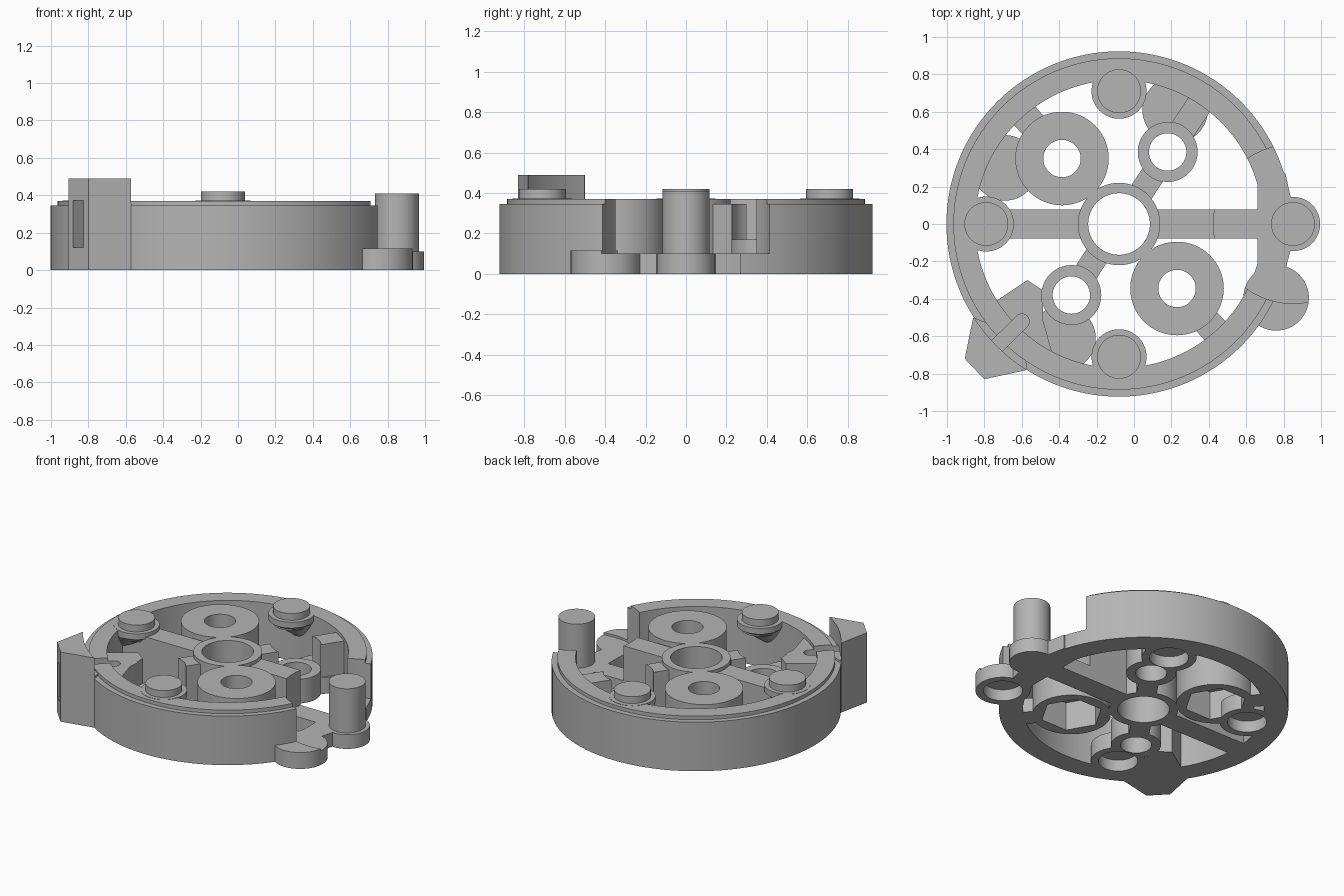
import bpy, bmesh, math
from mathutils import Vector

cube = bpy.data.objects.get("Cube")
if cube:
    bpy.data.objects.remove(cube, do_unlink=True)

CX = -0.08                      # axis of the round housing
grey = bpy.data.materials.new("plain_grey")
grey.use_nodes = True
color = (0.46, 0.46, 0.46, 1)
grey.diffuse_color = color
grey.node_tree.nodes["Principled BSDF"].inputs["Base Color"].default_value = color


def circle(x, y, r, n=64, turn=0.0):
    return [(x + r * math.cos(turn + math.tau * i / n),
             y + r * math.sin(turn + math.tau * i / n)) for i in range(n)]


def bar(start, end, width):
    a, b = Vector(start), Vector(end)
    d = (b - a).normalized()
    side = Vector((-d.y, d.x)) * width / 2
    return [a - side, b - side, b + side, a + side]


def loft(bm, loops, closed=False):
    """Skin a list of equal loops; cap the ends unless the skin closes on itself."""
    rows = [[bm.verts.new(p) for p in loop] for loop in loops]
    n = len(rows[0])
    pairs = list(zip(rows, rows[1:]))
    if closed:
        pairs.append((rows[-1], rows[0]))
    else:
        bm.faces.new(rows[0][::-1])
        bm.faces.new(rows[-1])
    for a, b in pairs:
        for i in range(n):
            j = (i + 1) % n
            bm.faces.new((a[i], a[j], b[j], b[i]))


def prism(outline, z0, z1):
    return lambda bm: loft(bm, [[(x, y, z) for x, y in outline] for z in (z0, z1)])


def lathe(x, y, profile):
    return lambda bm: loft(bm, [[(px, py, z) for px, py in circle(x, y, r, 128)]
                                for r, z in profile], True)


def make(name, solids):
    bm = bmesh.new()
    for solid in solids:
        solid(bm)
    bmesh.ops.recalc_face_normals(bm, faces=bm.faces)
    mesh = bpy.data.meshes.new(name)
    bm.to_mesh(mesh)
    bm.free()
    mesh.materials.append(grey)
    obj = bpy.data.objects.new(name, mesh)
    bpy.context.scene.collection.objects.link(obj)
    return obj


def part(name, solid, cutters=()):
    obj = make(name, [solid])
    for cutter in cutters:
        mod = obj.modifiers.new("cut", 'BOOLEAN')
        mod.operation, mod.solver, mod.object = 'DIFFERENCE', 'EXACT', cutter
    if cutters:
        deps = bpy.context.evaluated_depsgraph_get()
        cut = bpy.data.meshes.new_from_object(obj.evaluated_get(deps))
        obj.modifiers.clear()
        obj.data = cut
    bpy.ops.object.select_all(action='DESELECT')
    obj.select_set(True)
    bpy.context.view_layer.objects.active = obj
    bpy.ops.object.shade_smooth_by_angle(angle=math.radians(30))
    return obj


# Layout shared by parts and cutters
bosses = [(-0.385, 0.35), (0.23, -0.345)]
tubes = [(0.18, 0.385), (-0.335, -0.38)]
sockets = [(0.22, 0.61), (-0.69, 0.30), (-0.38, -0.61)]
lug, post = (0.76, -0.395), (0.85, 0.0)

# Cutters
holes = [prism(circle(CX, 0, 0.165), -0.5, 1), prism(circle(*post, 0.425, 128), 0.1, 1)]
holes += [prism(circle(*p, 0.1), -0.5, 1) for p in bosses + tubes]
holes += [prism(circle(*p, 0.125), -0.5, 0.08) for p in sockets + [lug]]
hole_cutter = make("hole_cutter", holes)
recess_cutter = make("recess_cutter",
                     [prism(circle(*p, 0.2, 6), -0.5, 0.2) for p in bosses]
                     + [prism(circle(*p, 0.16), 0.17, 1) for p in tubes])
groove_cutter = make("groove_cutter", [prism(
    bar((-0.95, -0.868), (-0.6, -0.521), 0.08)[:2]
    + [(-0.6 + 0.04 * math.cos(math.radians(a)), -0.521 + 0.04 * math.sin(math.radians(a)))
       for a in range(-30, 121, 15)]
    + bar((-0.95, -0.868), (-0.6, -0.521), 0.08)[2:], 0.12, 0.372)])
rim_cutter = make("rim_cutter", [prism(circle(CX, 0, 0.923, 128), 0.36, 1)])
cutters = [hole_cutter, recess_cutter, groove_cutter]

# Housing wall with stepped rim
part("housing_ring", lathe(CX, 0, [(0.77, 0), (0.923, 0), (0.923, 0.345), (0.886, 0.345),
                                   (0.886, 0.37), (0.77, 0.37)]), cutters)

# Hub, bosses, tubes and sockets
part("hub", prism(circle(CX, 0, 0.22), 0, 0.37), [hole_cutter])
for i, p in enumerate(bosses):
    part(f"boss_{i + 1}", prism(circle(*p, 0.25), 0, 0.37), [hole_cutter, recess_cutter])
for i, p in enumerate(tubes):
    part(f"tube_{i + 1}", prism(circle(*p, 0.16), 0, 0.17), [hole_cutter])
for i, p in enumerate(sockets):
    part(f"socket_{i + 1}", prism(circle(*p, 0.175), 0, 0.115), [hole_cutter])
part("outer_lug", prism(circle(*lug, 0.175), 0, 0.115), [hole_cutter])

# Spokes
part("cross_spoke", prism(bar((-0.88, 0), (0.72, 0), 0.155), 0, 0.345), cutters)
for i, (p, s) in enumerate(zip(tubes, (1, -1))):
    part(f"inner_spoke_{i + 1}", prism(bar((CX + 0.1 * s, 0.14 * s), p, 0.13), 0, 0.345), cutters)
part("wall_block", prism(bar(tubes[0], (0.37, 0.67), 0.14), 0, 0.345), cutters)
for i, p in enumerate(bosses):
    end = Vector((CX, 0)) + (Vector(p) - Vector((CX, 0))).normalized() * 0.83
    part(f"boss_spoke_{i + 1}", prism(bar(p, end, 0.15), 0, 0.1), cutters)

# Tall pivot post beside the housing
part("post_bridge", prism([(0.66, -0.24), (0.81, -0.24), (0.84, -0.13), (0.84, 0.13),
                           (0.81, 0.27), (0.66, 0.27)], 0, 0.1))
part("post_base", prism(circle(*post, 0.145), 0, 0.1))
part("pivot_post", prism(circle(*post, 0.117), 0.05, 0.41))

# Three short pins with conical brackets leaning into the wall
for name, (dx, dy) in {"back": (0, 1), "right": (-1, 0), "front": (0, -1)}.items():
    x, y = CX + dx * 0.71, dy * 0.71
    part(name + "_pin", prism(circle(x, y, 0.117), 0.3, 0.42))
    part(name + "_pin_seat", prism(circle(x, y, 0.147), 0.33, 0.372))

    def cone(bm):
        steps = [(CX + dx * 0.82, dy * 0.82, 0.03, 0.17), (x, y, 0.146, 0.332)]
        loft(bm, [[(a, b, z) for a, b in circle(u, v, r)] for u, v, r, z in steps])
    part(name + "_pin_bracket", cone)

# Corner latch outside the wall and its pad inside
part("latch", prism([(-0.905, -0.72), (-0.8, -0.83), (-0.57, -0.78), (-0.6, -0.6),
                     (-0.86, -0.5)], 0, 0.49), [rim_cutter, groove_cutter])
part("latch_pad", prism([(-0.84, -0.48), (-0.57, -0.3), (-0.48, -0.36), (-0.49, -0.5),
                         (-0.44, -0.68), (-0.6, -0.7)], 0, 0.345), cutters)

for cutter in cutters + [rim_cutter]:
    cutter.hide_render = True
    cutter.hide_set(True)
